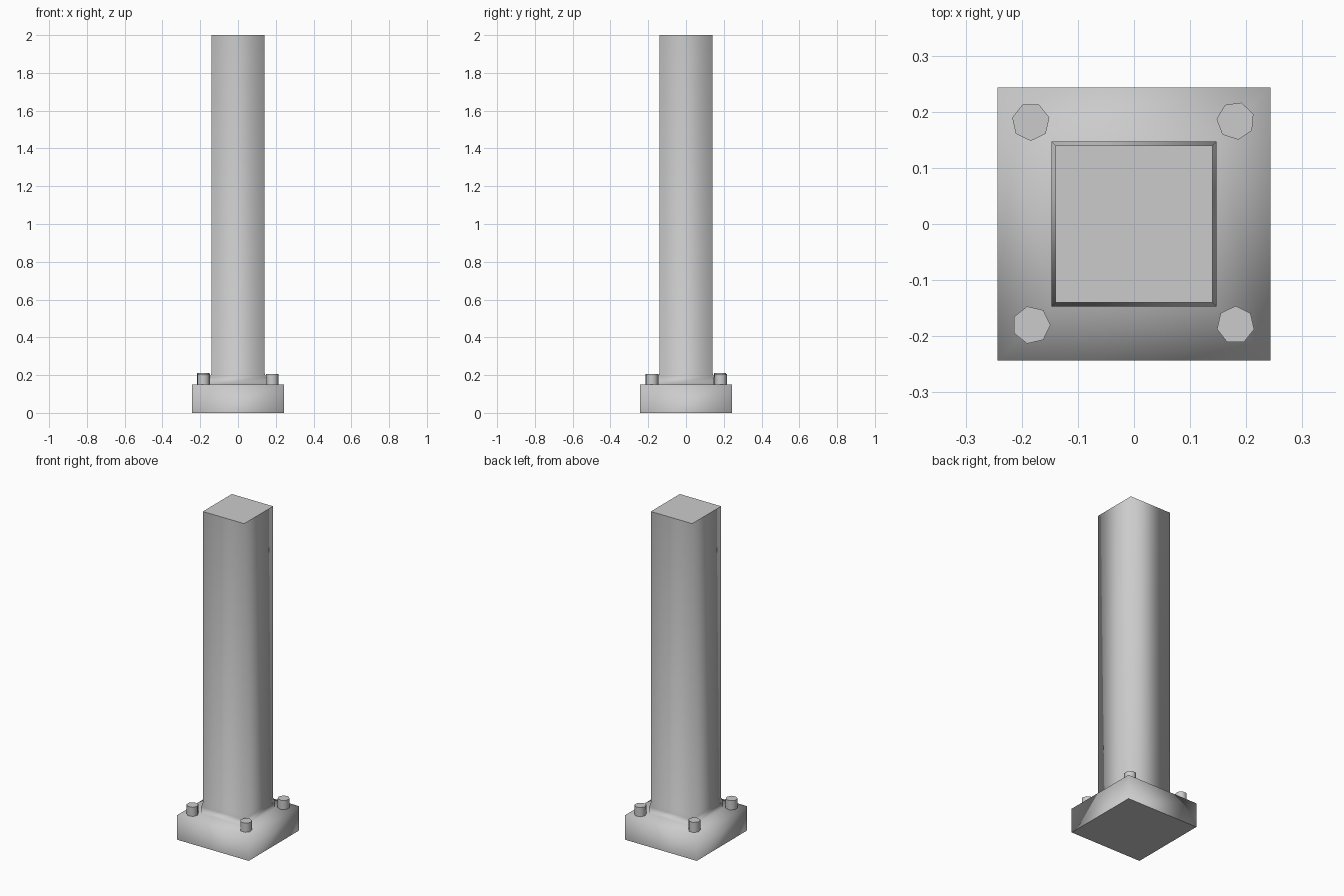
import bpy, bmesh, math

if "Cube" in bpy.data.objects:
    bpy.data.objects.remove(bpy.data.objects["Cube"])


def make_object(name, bm):
    mesh = bpy.data.meshes.new(name)
    bmesh.ops.recalc_face_normals(bm, faces=bm.faces)
    # Smooth sides, flat horizontal caps
    for f in bm.faces:
        f.smooth = len(f.verts) == 4 and not (abs(f.normal.z) > 0.99 and f.calc_center_median().length < 0.01)
    bm.to_mesh(mesh)
    bm.free()
    obj = bpy.data.objects.new(name, mesh)
    bpy.context.collection.objects.link(obj)
    return obj


def prism(name, profile, sides, centre=(0, 0), start=0.0):
    """Stack polygon rings given as (radius, z) and cap both ends."""
    bm = bmesh.new()
    rings = []
    for r, z in profile:
        rings.append([bm.verts.new((centre[0] + r * math.cos(start + math.tau * i / sides),
                                    centre[1] + r * math.sin(start + math.tau * i / sides), z))
                      for i in range(sides)])
    for a, b in zip(rings, rings[1:]):
        for i in range(sides):
            j = (i + 1) % sides
            bm.faces.new((a[i], a[j], b[j], b[i]))
    bottom = bm.faces.new(rings[0][::-1])
    top = bm.faces.new(rings[-1])
    bm.normal_update()
    obj = make_object(name, bm)
    n = len(obj.data.polygons)
    for p in (obj.data.polygons[n - 2], obj.data.polygons[n - 1]):
        p.use_smooth = False
    return obj


# Post: square base plate, low collar and tall shaft in one smooth skin
half_sizes = [(0.243, 0.0), (0.243, 0.15), (0.147, 0.15),
              (0.147, 0.19), (0.14, 0.215), (0.14, 2.0)]
prism("post_with_base", [(h * math.sqrt(2), z) for h, z in half_sizes], 4, start=math.pi / 4)

# Seven-sided bolts at the base corners, each turned differently
bolts = [("back_left", -0.184, 0.182, -90, 0.212),
         ("back_right", 0.181, 0.184, 175, 0.206),
         ("front_left", -0.183, -0.18, 0, 0.206),
         ("front_right", 0.181, -0.18, 90, 0.206)]
for label, x, y, turn, top in bolts:
    bolt = prism("bolt_" + label, [(0.034, 0.14), (0.034, top)], 7, (x, y), math.radians(turn))
